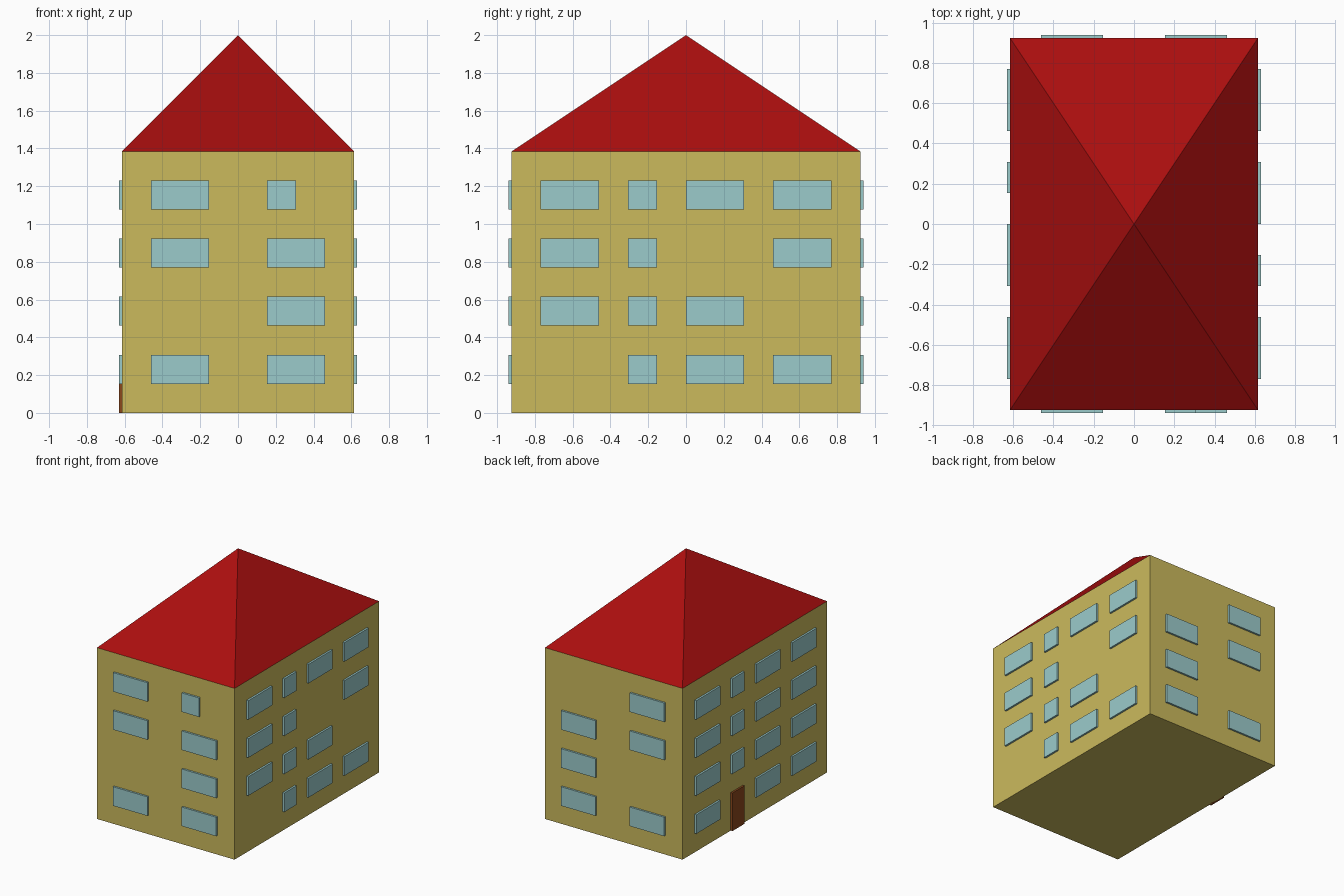
import bpy, bmesh, math
from mathutils import Vector

if "Cube" in bpy.data.objects:
    bpy.data.objects.remove(bpy.data.objects["Cube"])

U = 2 / 13                      # building module: the house is 13 modules tall
HX, HY, WALL, TOP = 4, 6, 9, 13  # half width, half depth, wall height, apex
PROUD = 0.1                     # how far panels stand out from the wall


def material(name, rgb):
    m = bpy.data.materials.new(name)
    m.diffuse_color = (*rgb, 1)
    m.use_nodes = True
    m.node_tree.nodes["Principled BSDF"].inputs["Base Color"].default_value = m.diffuse_color
    return m


YELLOW = material("wall yellow", (0.60, 0.49, 0.108))
RED = material("roof red", (0.40, 0.0045, 0.0045))
BLUE = material("window blue", (0.33, 0.60, 0.60))
BROWN = material("door brown", (0.26, 0.065, 0.012))


def finish(bm, name, mat):
    mesh = bpy.data.meshes.new(name)
    bm.to_mesh(mesh)
    bm.free()
    mesh.materials.append(mat)
    ob = bpy.data.objects.new(name, mesh)
    bpy.context.collection.objects.link(ob)
    return ob


def box(name, lo, hi, mat):
    """Box between two corners given in modules."""
    lo, hi = Vector(lo) * U, Vector(hi) * U
    bm = bmesh.new()
    bmesh.ops.create_cube(bm, size=1)
    bmesh.ops.scale(bm, vec=hi - lo, verts=bm.verts)
    bmesh.ops.translate(bm, vec=(lo + hi) / 2, verts=bm.verts)
    return finish(bm, name, mat)


def panel(name, side, a, b, z0, z1, mat):
    """Panel on a wall, spanning a..b along it and z0..z1 in height."""
    sign = -1 if side in ("front", "left") else 1
    half = HY if side in ("front", "back") else HX
    d0, d1 = sorted((sign * (half - PROUD), sign * (half + PROUD)))
    if side in ("front", "back"):
        box(name, (a, d0, z0), (b, d1, z1), mat)
    else:
        box(name, (d0, a, z0), (d1, b, z1), mat)


# Walls
box("walls", (-HX, -HY, 0), (HX, HY, WALL), YELLOW)

# Pyramid roof
bm = bmesh.new()
base = [bm.verts.new((x * HX * U, y * HY * U, WALL * U))
        for x, y in ((-1, -1), (1, -1), (1, 1), (-1, 1))]
apex = bm.verts.new((0, 0, TOP * U))
bm.faces.new(base[::-1])
for i in range(4):
    bm.faces.new((base[i], base[(i + 1) % 4], apex))
finish(bm, "roof", RED)

# Windows: for each side, floor sill height -> spans along the wall
L, R = (-3, -1), (1, 3)
A, B, C, D = (-5, -3), (-2, -1), (0, 2), (3, 5)
P, Q, S, T = (-5, -3), (-2, 0), (1, 2), (3, 5)
layout = {
    "front": {1: (L, R), 3: (R,), 5: (L, R), 7: (L, (1, 2))},
    "back": {1: (L, R), 3: (R,), 5: (L, R), 7: (L,)},
    "right": {1: (B, C, D), 3: (A, B, C), 5: (A, B, D), 7: (A, B, C, D)},
    "left": {1: (P, Q, T), 3: (P, Q, S, T), 5: (P, Q, S, T), 7: (P, Q, S, T)},
}
for side, floors in layout.items():
    for sill, spans in floors.items():
        for n, (a, b) in enumerate(spans, 1):
            panel(f"{side}_window_floor{(sill + 1) // 2}_{n}", side, a, b, sill, sill + 1, BLUE)

# Door on the left side
panel("door", "left", 1, 2, 0, 2, BROWN)
